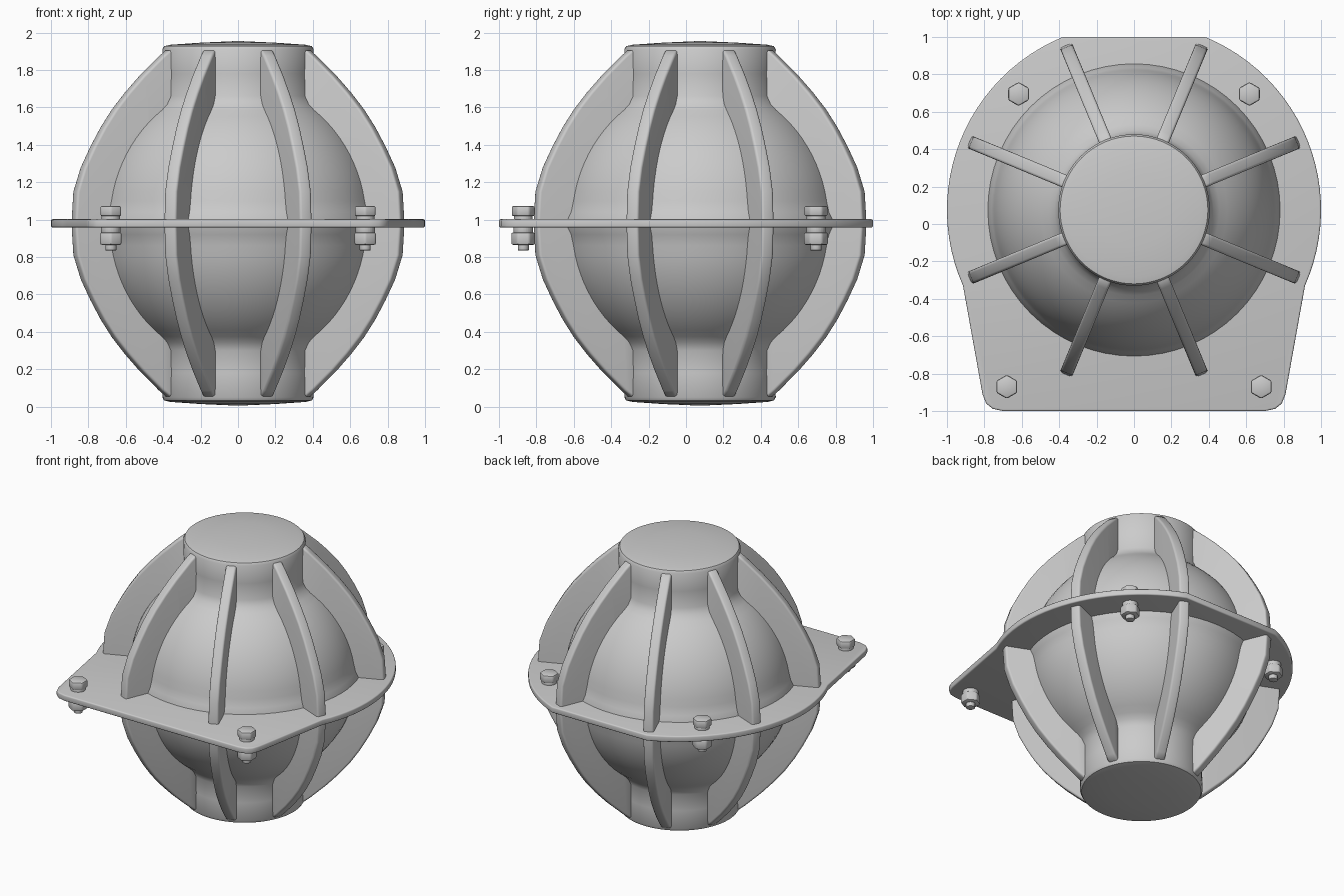
import bpy
import bmesh
from math import sin, cos, pi, radians, sqrt
from mathutils import Matrix, Vector

if "Cube" in bpy.data.objects:
    bpy.data.objects.remove(bpy.data.objects["Cube"], do_unlink=True)

MID = 0.98            # height of the joint between the two halves
CY = 0.075            # y of the body axis

grey = bpy.data.materials.new("light_grey")
grey.use_nodes = True
colour = (0.6, 0.6, 0.6, 1)
grey.diffuse_color = colour
grey.node_tree.nodes["Principled BSDF"].inputs["Base Color"].default_value = colour


def finish(name, bm, location=(0, 0, 0), turn=0.0, angle=40):
    """Turn a bmesh into a smooth shaded object with sharp edges kept."""
    bmesh.ops.recalc_face_normals(bm, faces=bm.faces)
    mesh = bpy.data.meshes.new(name)
    bm.to_mesh(mesh)
    bm.free()
    mesh.materials.append(grey)
    obj = bpy.data.objects.new(name, mesh)
    bpy.context.collection.objects.link(obj)
    obj.location = location
    obj.rotation_euler.z = turn
    bpy.ops.object.select_all(action='DESELECT')
    obj.select_set(True)
    bpy.context.view_layer.objects.active = obj
    bpy.ops.object.shade_smooth_by_angle(angle=radians(angle))
    return obj


def slab(points, offset, width, segments=3):
    """Extrude a closed outline along offset and round its rim."""
    bm = bmesh.new()
    face = bm.faces.new([bm.verts.new(p) for p in points])
    result = bmesh.ops.extrude_face_region(bm, geom=[face])
    moved = [g for g in result["geom"] if isinstance(g, bmesh.types.BMVert)]
    bmesh.ops.translate(bm, vec=offset, verts=moved)
    if len([f for f in bm.faces if len(f.verts) > 4]) < 2:
        bm.faces.new([v for v in bm.verts if v not in moved])
    bmesh.ops.recalc_face_normals(bm, faces=bm.faces)
    rim = [e for e in bm.edges if e.calc_face_angle(0) > radians(60)]
    bmesh.ops.bevel(bm, geom=rim, offset=width, segments=segments,
                    profile=0.5, affect='EDGES', clamp_overlap=True)
    return bm


def revolve(profile, steps=64):
    """Spin an (r, z) profile around the z axis."""
    bm = bmesh.new()
    verts = [bm.verts.new((r, 0, z)) for r, z in profile]
    edges = [bm.edges.new(pair) for pair in zip(verts, verts[1:])]
    bmesh.ops.spin(bm, geom=verts + edges, cent=(0, 0, 0), axis=(0, 0, 1),
                   angle=2 * pi, steps=steps)
    bmesh.ops.remove_doubles(bm, verts=bm.verts, dist=0.0005)
    return bm


def mirrored(half):
    """Mirror an upper (r, z) half profile below the joint."""
    return half + [(r, -z) for r, z in reversed(half)]


# Body: ball with a neck and a slightly domed cap at both ends
R = 0.758
half = [(0, 0.975), (0.2, 0.966), (0.36, 0.955), (0.395, 0.947),
        (0.405, 0.93), (0.402, 0.8), (0.404, 0.68), (0.425, 0.637)]
half += [(R * cos(radians(a)), R * sin(radians(a))) for a in range(53, 6, -4)]
half += [(0.762, 0.06), (0.785, 0.015)]
finish("body", revolve(mirrored(half)), (0, CY, MID))

# Ribs: eight curved fins around the body
fin = [(0.36, 0.925), (0.41, 0.925), (0.447, 0.895), (0.56, 0.79),
       (0.645, 0.70), (0.72, 0.61), (0.785, 0.515), (0.845, 0.41),
       (0.9, 0.30), (0.943, 0.17), (0.952, 0.03)]
T = 0.035
outline = [(r, -T, z) for r, z in mirrored(fin)]
for i in range(8):
    finish(f"rib_{i + 1}", slab(outline, (0, 2 * T, 0), 0.014),
           (0, CY, MID), radians(22.5 + 45 * i))

# Flange: round plate with a flat back and a wide front
side = [(0.70, -1), (0.755, -0.988), (0.79, -0.96), (0.81, -0.91)]
arc = [radians(-23.9 + 91.5 * i / 24) for i in range(25)]
side += [(cos(a), CY + sin(a)) for a in arc]
plate = side + [(-x, y) for x, y in reversed(side)]
finish("flange", slab([(x, y, -0.022) for x, y in plate], (0, 0, 0.044), 0.009),
       (0, 0, MID))


# Bolts: hexagonal head, washers, nut and threaded tip
def add_disc(bm, radius, low, high, sides, soft):
    part = bmesh.new()
    bmesh.ops.create_cone(part, cap_ends=True, segments=sides, radius1=radius,
                          radius2=radius, depth=high - low,
                          matrix=Matrix.Translation((0, 0, (low + high) / 2)))
    bmesh.ops.bevel(part, geom=part.edges[:], offset=soft, segments=2,
                    profile=0.5, affect='EDGES')
    temp = bpy.data.meshes.new("temp")
    part.to_mesh(temp)
    part.free()
    bm.from_mesh(temp)
    bpy.data.meshes.remove(temp)


places = {"front": (0.68, -0.87), "back": (0.617, 0.695)}
for where, (x, y) in places.items():
    for hand, sign in (("left", 1), ("right", -1)):
        bm = bmesh.new()
        add_disc(bm, 0.05, 0.01, 0.045, 24, 0.003)      # upper washer
        add_disc(bm, 0.064, 0.038, 0.093, 6, 0.01)      # head
        add_disc(bm, 0.052, -0.05, -0.01, 24, 0.003)    # lower washer
        add_disc(bm, 0.066, -0.115, -0.048, 6, 0.01)    # nut
        add_disc(bm, 0.03, -0.145, -0.1, 16, 0.004)     # tip
        finish(f"{where}_{hand}_bolt", bm, (sign * x, y, MID))
